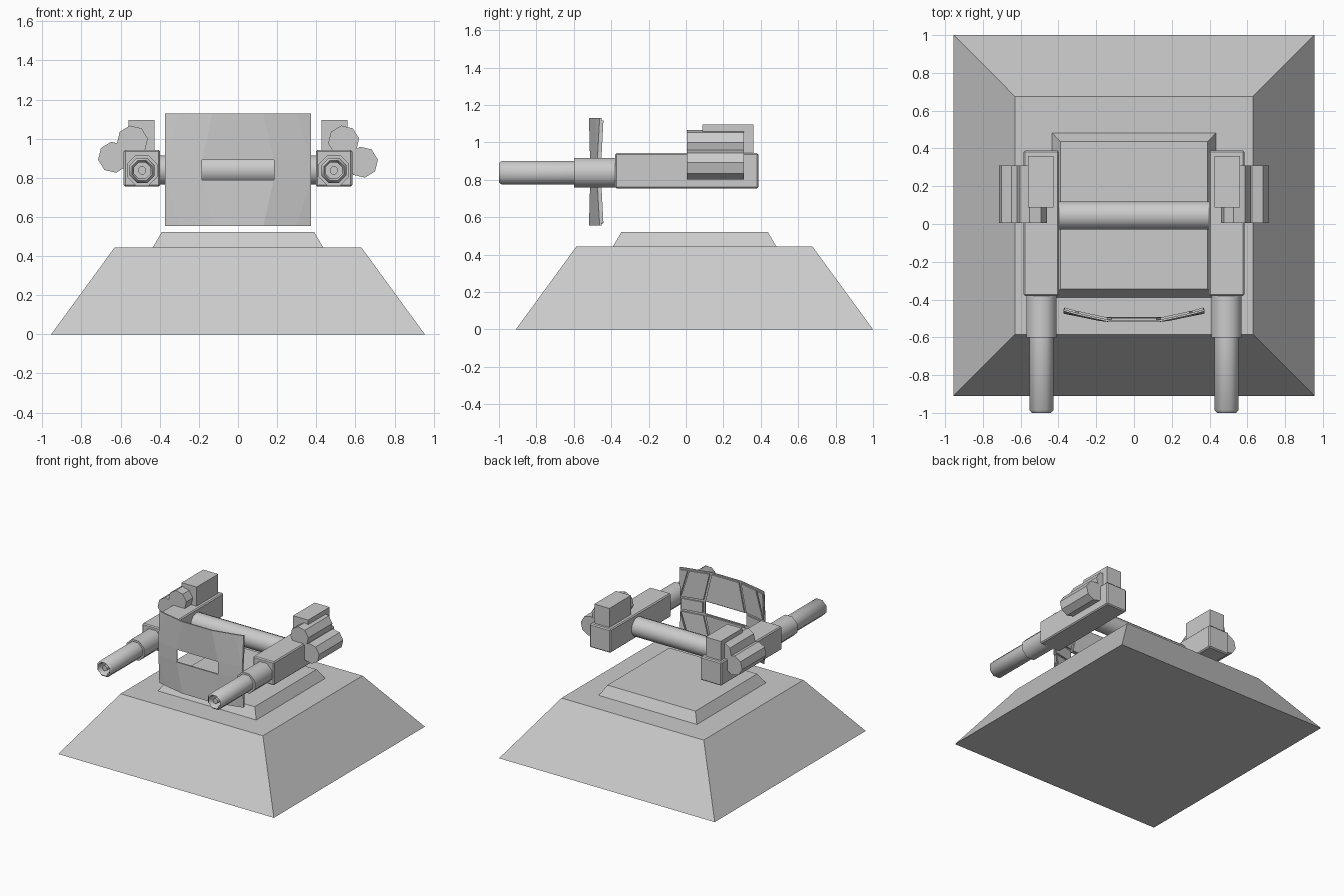
import bpy, bmesh, math
from mathutils import Vector

if "Cube" in bpy.data.objects:
    bpy.data.objects.remove(bpy.data.objects["Cube"])


def finish(name, bm, smooth=None):
    bmesh.ops.recalc_face_normals(bm, faces=bm.faces[:])
    me = bpy.data.meshes.new(name)
    bm.to_mesh(me)
    bm.free()
    ob = bpy.data.objects.new(name, me)
    bpy.context.collection.objects.link(ob)
    if smooth:
        bpy.ops.object.select_all(action='DESELECT')
        ob.select_set(True)
        bpy.context.view_layer.objects.active = ob
        bpy.ops.object.shade_smooth_by_angle(angle=math.radians(smooth))
    return ob


def frustum(name, bottom, top, z0, z1, bevel=0):
    """Box between two rectangles given as (x0, x1, y0, y1)."""
    bm = bmesh.new()
    rings = []
    for (x0, x1, y0, y1), z in ((bottom, z0), (top, z1)):
        rings.append([bm.verts.new((x, y, z)) for x, y in
                      ((x0, y0), (x1, y0), (x1, y1), (x0, y1))])
    a, b = rings
    bm.faces.new(a)
    bm.faces.new(b)
    for i in range(4):
        j = (i + 1) % 4
        bm.faces.new((a[i], a[j], b[j], b[i]))
    ob = finish(name, bm)
    if bevel:
        mod = ob.modifiers.new("bevel", 'BEVEL')
        mod.width = bevel
        mod.segments = 1
    return ob


def lathe(name, profile, origin, axis, sides, smooth=50, turn=0.5):
    """Turn (distance, radius) points about the x or y axis, capping both ends."""
    bm = bmesh.new()
    rings = []
    for d, r in profile:
        ring = []
        for i in range(sides):
            t = 2 * math.pi * (i + turn) / sides
            u, v = r * math.cos(t), r * math.sin(t)
            off = Vector((d, u, v)) if axis == 'x' else Vector((u, d, v))
            ring.append(bm.verts.new(Vector(origin) + off))
        rings.append(ring)
    for a, b in zip(rings, rings[1:]):
        for i in range(sides):
            j = (i + 1) % sides
            bm.faces.new((a[i], a[j], b[j], b[i]))
    bm.faces.new(rings[0])
    bm.faces.new(rings[-1])
    return finish(name, bm, smooth)


# Stepped pyramid base
frustum("base_lower", (-.955, .955, -.91, 1.0), (-.63, .63, -.585, .675), 0, .445)
frustum("base_upper", (-.435, .435, -.39, .483), (-.39, .39, -.345, .437), .445, .522)

# Axle joining the two guns
lathe("cross_axle", [(-.42, .076), (.42, .076)], (0, .045, .84), 'x', 16)

# Left and right guns
for s, side in ((-1, "left"), (1, "right")):
    def span(a, b, y0, y1):
        return (min(s * a, s * b), max(s * a, s * b), y0, y1)
    body = span(.398, .584, -.38, .388)
    frustum(side + "_gun_body", body, body, .755, .943, .008)
    box = span(.427, .56, .087, .36)
    frustum(side + "_ammo_box", box, box, .93, 1.096)
    # sleeve, barrel and recessed muzzle
    lathe(side + "_sleeve", [(-.60, .06), (-.60, .085), (-.37, .085)],
          (s * .49, 0, .838), 'y', 8)
    lathe(side + "_barrel", [(-.90, .045), (-.985, .045), (-1.0, .055),
                             (-.985, .069), (-.58, .069)],
          (s * .49, 0, .838), 'y', 8)
    lathe(side + "_muzzle_core", [(-.985, .022), (-.89, .022)],
          (s * .49, 0, .838), 'y', 8)
    # paired feed drums
    low_z = .905 if s < 0 else .88
    lathe(side + "_upper_drum", [(.005, .08), (.31, .08)],
          (s * .54, 0, .988), 'y', 8, 30, .2)
    lathe(side + "_lower_drum", [(.005, .08), (.31, .08)],
          (s * .636, 0, low_z), 'y', 8, 30, .2)

# Faceted shield: rows of points on one half, mirrored, leaving the sight slot open
rows = [(.555, (.13, .30, .373), (-.519, -.482, -.462)),
        (.79, (.183, .372, .372), (-.513, -.475, -.475)),
        (.89, (.183, .372, .372), (-.513, -.475, -.475)),
        (1.13, (.13, .30, .373), (-.519, -.482, -.462))]


def pt(r, c):
    z, xs, ys = rows[r]
    return Vector((math.copysign(xs[abs(c) - 1], c), ys[abs(c) - 1], z))


panels = [[pt(r, -1), pt(r, 1), pt(r + 1, 1), pt(r + 1, -1)] for r in (0, 2)]
for s in (-1, 1):
    for r in range(3):
        panels.append([pt(r, s), pt(r, 2 * s), pt(r + 1, 2 * s), pt(r + 1, s)])
    panels.append([pt(0, 2 * s), pt(0, 3 * s), pt(1, 2 * s)])
    panels.append([pt(3, 2 * s), pt(3, 3 * s), pt(2, 2 * s)])


def slab(name, polys, y0, y1, shrink):
    bm = bmesh.new()
    for poly in polys:
        mid = sum(poly, Vector()) / len(poly)
        pts = []
        for p in poly:
            d = p - mid
            pts.append(mid + d * max(0, 1 - shrink / max(d.length, .01)))
        f = [bm.verts.new(p + Vector((0, y0, 0))) for p in pts]
        b = [bm.verts.new(p + Vector((0, y1, 0))) for p in pts]
        bm.faces.new(f)
        bm.faces.new(b)
        if shrink:
            for i in range(len(f)):
                j = (i + 1) % len(f)
                bm.faces.new((f[i], f[j], b[j], b[i]))
    if not shrink:
        # weld the plate, then close its outer rim and slot
        bmesh.ops.remove_doubles(bm, verts=bm.verts[:], dist=.0005)
        rim = [e for e in bm.edges if e.is_boundary]
        bmesh.ops.bridge_loops(bm, edges=[e for e in rim if all(
            abs(v.co.x) < .19 and .78 < v.co.z < .9 for v in e.verts)])
        bmesh.ops.bridge_loops(bm, edges=[e for e in rim if e.is_boundary])
    return finish(name, bm)


slab("shield_plate", panels, 0, .011, 0)
slab("shield_back_panels", panels, .010, .022, .014)
